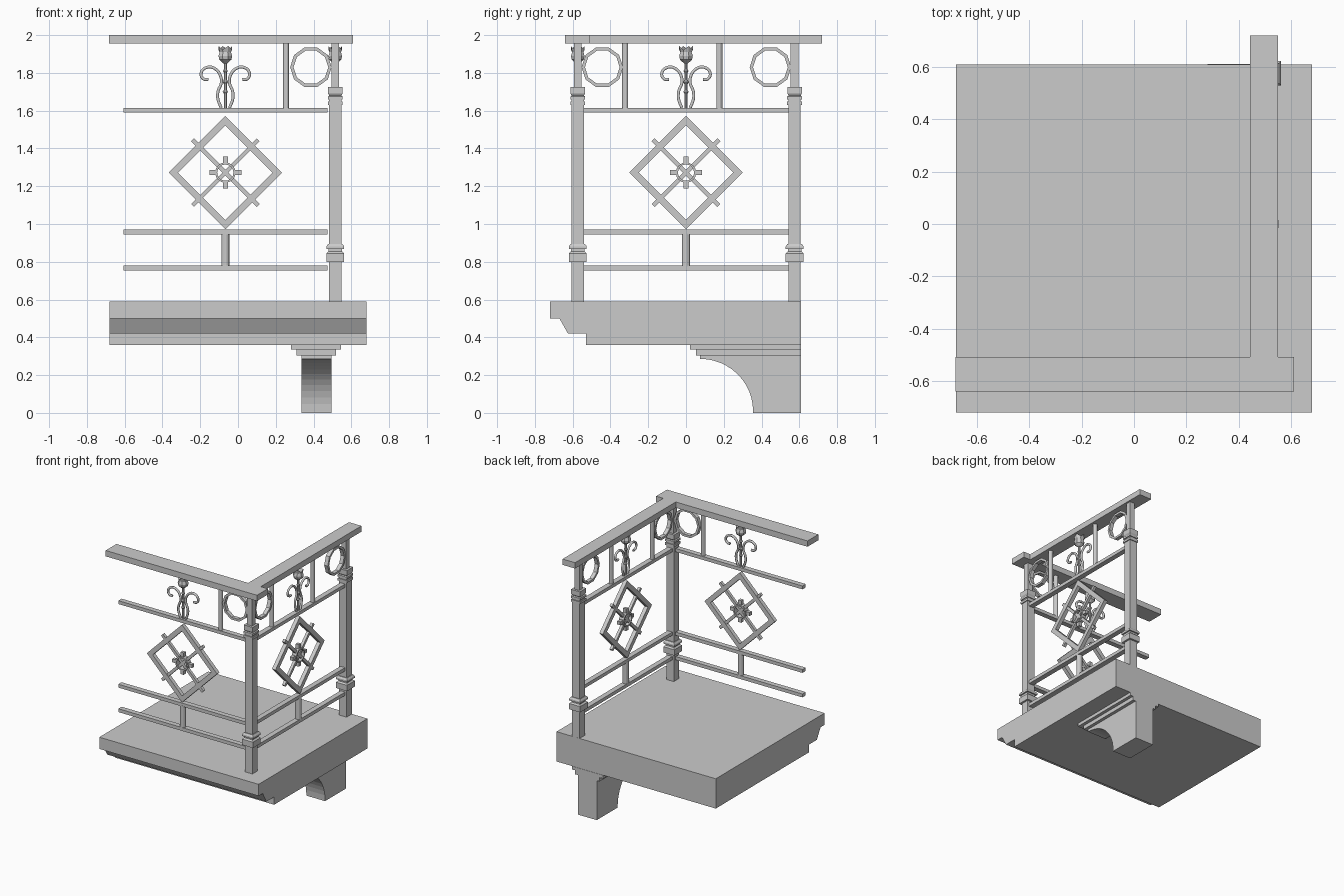
import bpy, bmesh, math
from mathutils import Matrix, Vector

if "Cube" in bpy.data.objects:
    bpy.data.objects.remove(bpy.data.objects["Cube"])

FRONT = Matrix.Translation((-0.067, -0.573, 0))
SIDE = Matrix.Translation((0.515, 0, 0)) @ Matrix.Rotation(math.pi / 2, 4, 'Z')
I = Matrix.Identity(4)


def make(name, bm, M=I):
    bmesh.ops.recalc_face_normals(bm, faces=bm.faces)
    me = bpy.data.meshes.new(name)
    bm.to_mesh(me)
    bm.free()
    ob = bpy.data.objects.new(name, me)
    ob.matrix_world = M
    bpy.context.collection.objects.link(ob)
    return ob


def box(name, x0, x1, y0, y1, z0, z1, M=I, tilt=0):
    bm = bmesh.new()
    bmesh.ops.create_cube(bm, size=1)
    T = Matrix.Translation(((x0 + x1) / 2, (y0 + y1) / 2, (z0 + z1) / 2)) @ Matrix.Rotation(tilt, 4, 'Y')
    bm.transform(T @ Matrix.Diagonal((x1 - x0, y1 - y0, z1 - z0, 1)))
    return make(name, bm, M)


def prism(name, pts, x0, x1):
    # y-z profile extruded along x
    bm = bmesh.new()
    f = bm.faces.new([bm.verts.new((x0, y, z)) for y, z in pts])
    r = bmesh.ops.extrude_face_region(bm, geom=[f])
    bmesh.ops.translate(bm, vec=(x1 - x0, 0, 0), verts=[g for g in r['geom'] if isinstance(g, bmesh.types.BMVert)])
    return make(name, bm)


def lathe(name, prof, n, M=I, zig=0.0):
    # (radius, z) profile turned around z; zig notches every other top vertex
    bm = bmesh.new()
    k = 1 / math.cos(math.pi / n)
    rows = []
    for i, (r, z) in enumerate(prof):
        row = []
        for j in range(n):
            a = 2 * math.pi * (j + 0.5) / n
            dz = -zig if i == len(prof) - 1 and j % 2 else 0
            row.append(bm.verts.new((r * k * math.cos(a), r * k * math.sin(a), z + dz)))
        rows.append(row)
    for a, b in zip(rows, rows[1:]):
        for j in range(n):
            bm.faces.new((a[j], a[(j + 1) % n], b[(j + 1) % n], b[j]))
    bm.faces.new(rows[0])
    bm.faces.new(rows[-1])
    return make(name, bm, M)


def ring(name, u, z, ro, ri, d, n, M, turn=0.0):
    # flat polygonal ring standing in the panel plane
    bm = bmesh.new()
    sect = [(ro, -d), (ro, d), (ri, d), (ri, -d)]
    rows = []
    for j in range(n):
        a = turn + 2 * math.pi * j / n
        rows.append([bm.verts.new((u + r * math.cos(a), v, z + r * math.sin(a))) for r, v in sect])
    for j in range(n):
        a, b = rows[j], rows[(j + 1) % n]
        for i in range(4):
            bm.faces.new((a[i], a[(i + 1) % 4], b[(i + 1) % 4], b[i]))
    return make(name, bm, M)


def tube(name, pts, r, M):
    cu = bpy.data.curves.new(name, 'CURVE')
    cu.dimensions = '3D'
    cu.bevel_depth = r
    cu.bevel_resolution = 1
    cu.resolution_u = 4
    cu.use_fill_caps = True
    s = cu.splines.new('BEZIER')
    s.bezier_points.add(len(pts) - 1)
    for b, (u, z) in zip(s.bezier_points, pts):
        b.co = (u, 0, z)
        b.handle_left_type = b.handle_right_type = 'AUTO'
    ob = bpy.data.objects.new(name, cu)
    ob.matrix_world = M
    bpy.context.collection.objects.link(ob)


# Floor slab with moulded front edge
prism("floor_slab", [(-0.72, 0.59), (-0.72, 0.50), (-0.67, 0.50), (-0.625, 0.42), (-0.53, 0.42),
                     (-0.53, 0.36), (0.608, 0.36), (0.608, 0.59)], -0.68, 0.68)

# Support bracket with concave curve and stepped head
arc = [(0.075 + 0.28 * math.cos(t * math.pi / 24), 0.01 + 0.276 * math.sin(t * math.pi / 24)) for t in range(13)]
prism("bracket", [(0.61, 0), (0.355, 0)] + arc + [(0.075, 0.305), (0.61, 0.305)], 0.335, 0.495)
box("bracket_step_lower", 0.31, 0.52, 0.053, 0.61, 0.305, 0.335)
box("bracket_step_upper", 0.28, 0.545, 0.02, 0.61, 0.335, 0.36)

# Square posts with collars
post = [(0.032, 0.59), (0.032, 0.80), (0.047, 0.80), (0.047, 0.845), (0.036, 0.855), (0.036, 0.868),
        (0.047, 0.868), (0.047, 0.882), (0.038, 0.895), (0.032, 0.895), (0.032, 1.63), (0.039, 1.63),
        (0.039, 1.648), (0.032, 1.648), (0.032, 1.66), (0.039, 1.66), (0.039, 1.675), (0.032, 1.68),
        (0.038, 1.69), (0.038, 1.725), (0.021, 1.725), (0.021, 1.96)]
for n, y in (("front_post", -0.573), ("back_post", 0.575)):
    lathe(n, post, 4, Matrix.Translation((0.515, y, 0)))

# Handrails
box("front_handrail", -0.682, 0.61, -0.64, -0.508, 1.955, 2.0)
box("side_handrail", 0.443, 0.55, -0.508, 0.72, 1.955, 2.0)

# Railing panels: same ornament on the front and the side
scroll = [(0.022, 1.615), (0.04, 1.665), (0.038, 1.705), (0.022, 1.745), (0.026, 1.785), (0.055, 1.822),
          (0.095, 1.83), (0.128, 1.80), (0.116, 1.768), (0.09, 1.765)]
layouts = (("front", FRONT, (0.453,), (0.321,)), ("side", SIDE, (-0.443, 0.447), (-0.322, 0.177)))
for tag, M, rings, bars in layouts:
    for i, z in enumerate((0.768, 0.957, 1.602)):
        box(f"{tag}_rail_{i}", -0.54, 0.542, -0.02, 0.02, z - 0.013, z + 0.013, M)
    lathe(f"{tag}_short_baluster", [(0.021, 0.775), (0.021, 0.95)], 12, M)
    for i, u in enumerate(bars):
        lathe(f"{tag}_baluster_{i}", [(0.016, 1.61), (0.016, 1.96)], 12, M @ Matrix.Translation((u, 0, 0)))
    for i, u in enumerate(rings):
        ring(f"{tag}_ring_{i}", u, 1.83, 0.11, 0.092, 0.015, 10, M)
    # Diamond with crossed bars and a studded hub
    c = 1.272
    ring(f"{tag}_diamond", 0, c, 0.30, 0.25, 0.015, 4, M)
    for i, s in enumerate((1, -1)):
        box(f"{tag}_cross_bar_{i}", -0.246, 0.246, -0.011, 0.011, c - 0.011, c + 0.011, M, s * math.pi / 4)
    ring(f"{tag}_hub_ring", 0, c, 0.054, 0.043, 0.02, 16, M)
    for i in range(4):
        a = i * math.pi / 2
        u, z = 0.067 * math.cos(a), c + 0.067 * math.sin(a)
        box(f"{tag}_hub_stud_{i}", u - 0.018, u + 0.018, -0.013, 0.013, z - 0.013, z + 0.013, M, a)
    # Flower: scrolls, knotted stem and bud
    for s in (1, -1):
        tube(f"{tag}_scroll_{'right' if s > 0 else 'left'}", [(s * u, z) for u, z in scroll], 0.009, M)
    lathe(f"{tag}_stem", [(0.008, 1.61), (0.008, 1.69), (0.014, 1.70), (0.008, 1.71), (0.008, 1.74),
                          (0.015, 1.752), (0.008, 1.765), (0.008, 1.80), (0.013, 1.81), (0.008, 1.82),
                          (0.008, 1.86)], 8, M)
    lathe(f"{tag}_bud", [(0.01, 1.85), (0.032, 1.87), (0.036, 1.89), (0.03, 1.91), (0.036, 1.942)], 8, M, 0.02)
